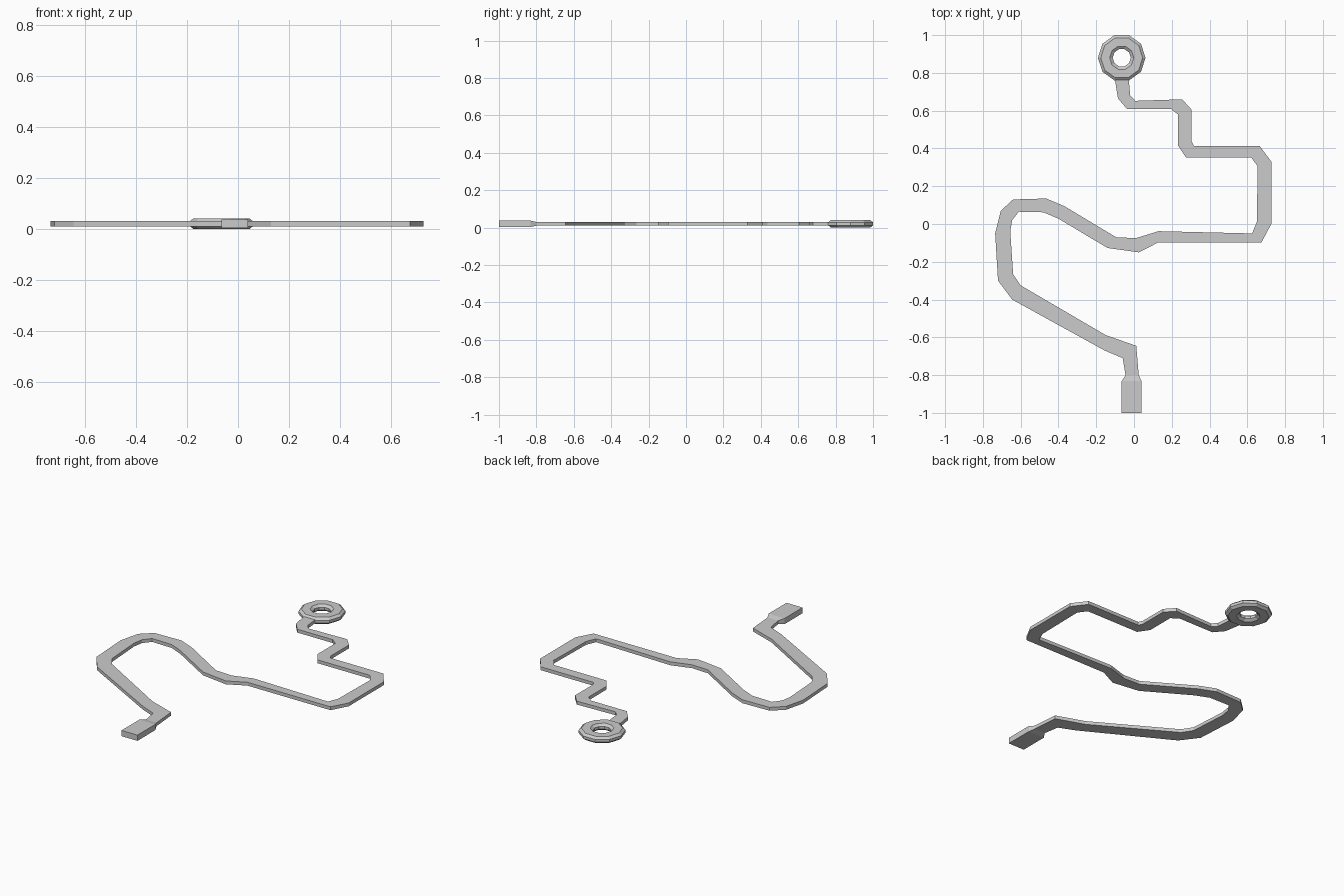
import bpy, bmesh, math

MID_Z = 0.02


def finish(bm, name):
    bmesh.ops.recalc_face_normals(bm, faces=bm.faces)
    mesh = bpy.data.meshes.new(name)
    bm.to_mesh(mesh)
    bm.free()
    obj = bpy.data.objects.new(name, mesh)
    bpy.context.collection.objects.link(obj)
    return obj


def loft(bm, loops, closed=False):
    """Bridge matching vertex loops; cap the ends unless closed."""
    rows = [[bm.verts.new(p) for p in loop] for loop in loops]
    n = len(rows[0])
    for i in range(len(rows) if closed else len(rows) - 1):
        a, b = rows[i], rows[(i + 1) % len(rows)]
        for j in range(n):
            k = (j + 1) % n
            bm.faces.new((a[j], a[k], b[k], b[j]))
    if not closed:
        bm.faces.new(rows[0])
        bm.faces.new(rows[-1])


def strip(name, stations):
    """Flat strap from stations (left xy, right xy, half thickness)."""
    bm = bmesh.new()
    loft(bm, [[(lx, ly, MID_Z - t), (rx, ry, MID_Z - t),
               (rx, ry, MID_Z + t), (lx, ly, MID_Z + t)]
              for lx, ly, rx, ry, t in stations])
    return finish(bm, name)


# Winding cable: left edge and right edge at each bend
bends = [
    (-0.045, -0.80, 0.025, -0.80), (-0.06, -0.71, 0.012, -0.645),
    (-0.155, -0.67, -0.15, -0.588), (-0.645, -0.40, -0.60, -0.325),
    (-0.72, -0.30, -0.64, -0.265), (-0.735, -0.05, -0.655, -0.04),
    (-0.705, 0.07, -0.645, 0.02), (-0.64, 0.13, -0.61, 0.065),
    (-0.465, 0.135, -0.48, 0.062), (-0.37, 0.095, -0.40, 0.028),
    (-0.095, -0.07, -0.14, -0.127), (0.01, -0.075, 0.025, -0.15),
    (0.13, -0.038, 0.13, -0.097), (0.625, -0.05, 0.675, -0.097),
    (0.65, 0.01, 0.727, 0.0), (0.655, 0.305, 0.727, 0.33),
    (0.62, 0.353, 0.665, 0.413), (0.275, 0.353, 0.317, 0.413),
    (0.233, 0.415, 0.305, 0.437), (0.233, 0.58, 0.305, 0.605),
    (0.195, 0.61, 0.255, 0.66), (-0.038, 0.61, 0.007, 0.652),
    (-0.085, 0.665, -0.02, 0.68), (-0.105, 0.79, -0.03, 0.79),
]
strip("cable", [b + (0.01,) for b in bends])

# Plug block with a tapered neck
strip("plug", [(-0.065, -1.0, 0.04, -1.0, 0.017),
               (-0.065, -0.832, 0.04, -0.832, 0.017),
               (-0.045, -0.80, 0.025, -0.80, 0.01)])

# Ten-sided ring with a chamfered section (radius, z)
section = [(0.126, 0.012), (0.126, 0.028), (0.111, 0.04), (0.064, 0.04),
           (0.048, 0.028), (0.048, 0.012), (0.064, 0.0), (0.111, 0.0)]
bm = bmesh.new()
loft(bm, [[(-0.065 + r * math.cos(a), 0.88 + r * math.sin(a), z)
           for r, z in section]
          for a in (math.tau * i / 10 for i in range(10))], closed=True)
finish(bm, "ring_end")
